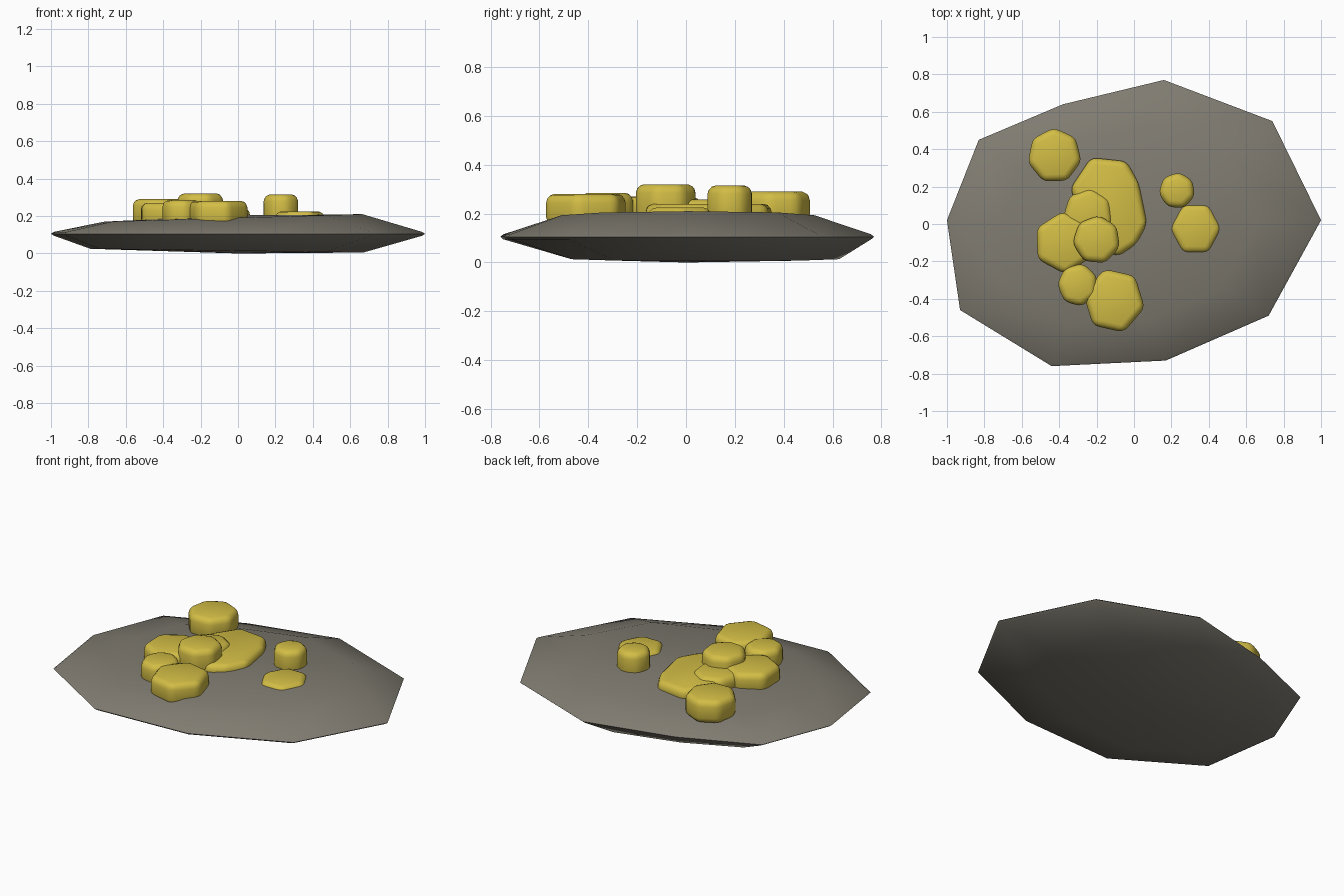
import bpy, bmesh, math

if "Cube" in bpy.data.objects:
    bpy.data.objects.remove(bpy.data.objects["Cube"])


def material(name, color):
    mat = bpy.data.materials.new(name)
    mat.diffuse_color = (*color, 1)
    mat.use_nodes = True
    mat.node_tree.nodes["Principled BSDF"].inputs["Base Color"].default_value = mat.diffuse_color
    return mat


stone = material("grey stone", (0.215, 0.2, 0.165))
gold = material("yellow gold", (0.65, 0.51, 0.06))


def smooth(obj, angle):
    bpy.ops.object.select_all(action='DESELECT')
    obj.select_set(True)
    bpy.context.view_layer.objects.active = obj
    bpy.ops.object.shade_smooth_by_angle(angle=math.radians(angle))


def finish(name, bm, mat, angle):
    bmesh.ops.recalc_face_normals(bm, faces=bm.faces)
    mesh = bpy.data.meshes.new(name)
    bm.to_mesh(mesh)
    bm.free()
    mesh.materials.append(mat)
    obj = bpy.data.objects.new(name, mesh)
    bpy.context.collection.objects.link(obj)
    smooth(obj, angle)
    return obj


# Flat ten-sided rock slab, thin at the rim and thicker in the middle
outline = [(-1, .02), (-.93, -.46), (-.44, -.76), (.17, -.73), (.72, -.49),
           (1, .02), (.74, .55), (.16, .77), (-.38, .64), (-.83, .45)]
# each ring: scale, x shift, y shift, height, slope of height along x
rings = [(.73, -.06, .065, .015, -.01), (.985, 0, 0, .095, 0), (1, 0, 0, .105, 0),
         (.985, 0, 0, .115, 0), (.69, -.025, -.005, .19, .02)]
bm = bmesh.new()
loops = [[bm.verts.new((x * s + dx, y * s + dy, z + tilt * x)) for x, y in outline]
         for s, dx, dy, z, tilt in rings]
for low, high in zip(loops, loops[1:]):
    for i in range(len(low)):
        j = (i + 1) % len(low)
        bm.faces.new((low[i], low[j], high[j], high[i]))
for loop, z in ((loops[0], 0), (loops[-1], .205)):
    hub = bm.verts.new((0, 0, z))
    for i in range(len(loop)):
        bm.faces.new((loop[i], loop[(i + 1) % len(loop)], hub))
finish("rock_slab", bm, stone, 40)


# Rounded prism of gold resting in the slab
def nugget(name, points, top, bottom=.15, width=.035):
    bm = bmesh.new()
    base = bm.faces.new([bm.verts.new((x, y, bottom)) for x, y in points])
    new = bmesh.ops.extrude_face_region(bm, geom=[base])["geom"]
    for v in new:
        if isinstance(v, bmesh.types.BMVert):
            v.co.z = top
    bmesh.ops.recalc_face_normals(bm, faces=bm.faces)
    bmesh.ops.bevel(bm, geom=bm.edges[:], offset=width, segments=3,
                    profile=.5, affect='EDGES', clamp_overlap=True)
    finish(name, bm, gold, 60)


def polygon(x, y, rx, ry, sides, turn):
    return [(x + rx * math.cos(a), y + ry * math.sin(a)) for a in
            (math.radians(turn) + math.tau * i / sides for i in range(sides))]


# x, y, x radius, y radius, sides, turn, top height
nuggets = [(-.425, .365, .147, .15, 7, 143, .29),
           (-.245, .05, .137, .145, 7, 85, .257),
           (-.375, -.1, .165, .168, 6, 32, .27),
           (-.2, -.085, .13, .132, 7, 85, .32),
           (.33, -.025, .14, .15, 6, 0, .225),
           (-.3, -.325, .111, .118, 7, 75, .285),
           (-.107, -.41, .168, .178, 6, -12, .28),
           (.23, .178, .1, .1, 7, 85, .315)]
for i, (x, y, rx, ry, sides, turn, top) in enumerate(nuggets, 1):
    nugget(f"gold_nugget_{i}", polygon(x, y, rx, ry, sides, turn), top)

# Largest nugget, long and uneven
nugget("large_gold_nugget", [(-.34, .19), (-.23, .355), (-.04, .335), (.025, .22),
                             (.07, .0), (.01, -.11), (-.09, -.175), (-.24, -.09)], .24)
